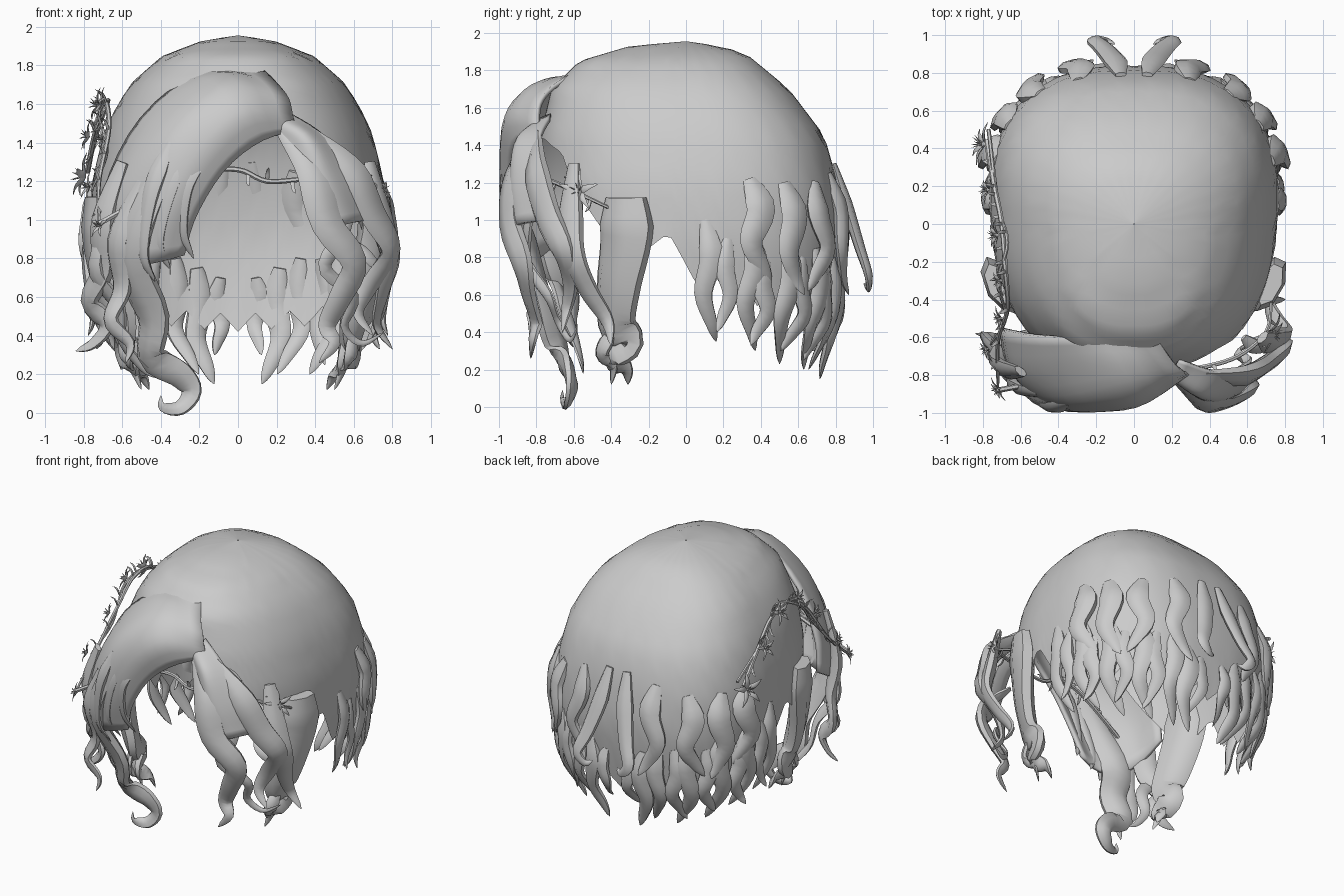
import bpy, bmesh, math
from mathutils import Vector as V

if "Cube" in bpy.data.objects:
    bpy.data.objects.remove(bpy.data.objects["Cube"])

hair_mat = bpy.data.materials.new("hair_grey")
hair_mat.diffuse_color = (0.6, 0.6, 0.6, 1)
hair_mat.use_nodes = True
hair_mat.node_tree.nodes["Principled BSDF"].inputs["Base Color"].default_value = hair_mat.diffuse_color


def finish(bm, name, angle=50):
    bmesh.ops.remove_doubles(bm, verts=bm.verts, dist=0.0005)
    bmesh.ops.recalc_face_normals(bm, faces=bm.faces)
    me = bpy.data.meshes.new(name)
    bm.to_mesh(me)
    bm.free()
    me.materials.append(hair_mat)
    ob = bpy.data.objects.new(name, me)
    bpy.context.collection.objects.link(ob)
    bpy.ops.object.select_all(action='DESELECT')
    ob.select_set(True)
    bpy.context.view_layer.objects.active = ob
    bpy.ops.object.shade_smooth_by_angle(angle=math.radians(angle))
    return ob


def lerp_table(tab, k):
    if k <= tab[0][0]:
        return tab[0][1]
    for (k0, v0), (k1, v1) in zip(tab, tab[1:]):
        if k <= k1:
            return v0 + (v1 - v0) * (k - k0) / (k1 - k0)
    return tab[-1][1]


def spline(pts, n):
    P = [V(p) for p in pts]
    P = [2 * P[0] - P[1]] + P + [2 * P[-1] - P[-2]]
    segs, out = len(P) - 3, []
    for k in range(n + 1):
        u = k / n * segs
        i = min(int(u), segs - 1)
        u -= i
        a, b, c, d = P[i:i + 4]
        out.append(0.5 * (2 * b + (c - a) * u + (2 * a - 5 * b + 4 * c - d) * u * u
                          + (3 * b - a - 3 * c + d) * u ** 3))
    return out


def tube(bm, pts, w, flat=0.5, start=0.4, tip=0.6, n=16, sides=7, normal=None):
    """Tapered strand along a spline, flattened against the head."""
    P, rings = spline(pts, n), []
    for i, p in enumerate(P):
        t = i / n
        T = (P[min(i + 1, n)] - P[max(i - 1, 0)]).normalized()
        N = V(normal) if normal else V((p.x, p.y, 0.15))
        S = T.cross(N).normalized()
        N = S.cross(T)
        r = w / 2 * min(1, start + 3 * t) * max(1 - t, 0.002) ** tip
        rings.append([bm.verts.new(p + S * r * math.cos(a) + N * r * flat * math.sin(a))
                      for a in (2 * math.pi * j / sides for j in range(sides))])
    for a, b in zip(rings, rings[1:]):
        for j in range(sides):
            k = (j + 1) % sides
            bm.faces.new((a[j], a[k], b[k], b[j]))
    bm.faces.new(rings[0])
    bm.faces.new(rings[-1])


def lock(name, pts, w, mirror=False, **kw):
    bm = bmesh.new()
    tube(bm, pts, w, **kw)
    if mirror:
        tube(bm, [(-x, y, z) for x, y, z in pts], w, **kw)
    return finish(bm, name)


def grid(bm, rows):
    vs = [[bm.verts.new(p) for p in r] for r in rows]
    for a, b in zip(vs, vs[1:]):
        for i in range(len(a) - 1):
            bm.faces.new((a[i], a[i + 1], b[i + 1], b[i]))


# Head shape: half widths to the side, back and front by height
SIDE = [(.3, .64), (.5, .7), (.9, .76), (1.2, .75), (1.45, .69), (1.6, .62), (1.72, .54),
        (1.85, .39), (1.93, .18), (1.955, 0.004)]
BACK = [(.3, .72), (.5, .79), (.9, .84), (1.2, .81), (1.45, .74), (1.7, .55), (1.89, .32),
        (1.93, .18), (1.955, 0.004)]
FRONT = [(.5, .7), (1.2, .8), (1.45, .78), (1.7, .72), (1.85, .57), (1.93, .3), (1.955, 0.004)]
HEM = [(0, 1.45), (20, 1.43), (35, 1.36), (48, 1.1), (58, .92), (75, .85), (83, .93), (95, .64),
       (110, .58), (130, .5), (160, .44), (180, .42)]


def head(phi, z, out=0.0):
    s, c = math.sin(math.radians(phi)), math.cos(math.radians(phi))
    a, b = lerp_table(SIDE, z), lerp_table(FRONT if c > 0 else BACK, z)
    r = (abs(s / a) ** 2.5 + abs(c / b) ** 2.5) ** -0.4 + out
    return V((r * s * (1 - 0.1 * r * c), -r * c, z))


# Cap of hair with a face opening and a jagged hem
bm, rows = bmesh.new(), []
for k in range(17):
    row = []
    for i in range(121):
        phi = -180 + i * 3
        hem = lerp_table(HEM, abs(phi))
        if abs(phi) > 95:
            hem += (0, .05, .1, .05)[i % 4] * 0.9
        row.append(head(phi, 1.955 - (1.955 - hem) * (k / 16) ** 1.7))
    rows.append(row)
grid(bm, rows)
finish(bm, "hair_cap")

# Fringe sweeps, lofted through guide curves
def sheet(name, guides):
    bm = bmesh.new()
    long = [spline(g, 14) for g in guides]
    cross = [spline([g[i] for g in long], 14) for i in range(15)]
    grid(bm, cross)
    ob = finish(bm, name)
    m = ob.modifiers.new("thickness", 'SOLIDIFY')
    m.thickness, m.offset = 0.025, 0


sheet("left_fringe", [
    [(.30, -.78, 1.47), (.1, -.90, 1.40), (-.08, -.93, 1.25), (-.22, -.92, 1.02), (-.28, -.88, .82)],
    [(.28, -.79, 1.53), (.03, -.95, 1.55), (-.2, -.985, 1.33), (-.36, -.97, 1.05), (-.43, -.9, .78)],
    [(.26, -.78, 1.62), (-.04, -.87, 1.68), (-.33, -.94, 1.45), (-.5, -.92, 1.1), (-.56, -.84, .76)],
    [(.2, -.72, 1.70), (-.12, -.73, 1.74), (-.43, -.77, 1.5), (-.62, -.78, 1.15), (-.67, -.72, .85)],
    [(.12, -.6, 1.78), (-.22, -.6, 1.74), (-.5, -.59, 1.52), (-.67, -.56, 1.2), (-.7, -.55, .95)]])
sheet("right_fringe", [
    [(.18, -.8, 1.47), (.29, -.88, 1.36), (.36, -.93, 1.15), (.46, -.92, .95)],
    [(.2, -.8, 1.52), (.36, -.9, 1.42), (.47, -.92, 1.2), (.57, -.88, .98)],
    [(.24, -.72, 1.56), (.44, -.78, 1.43), (.6, -.78, 1.22), (.68, -.74, 1.0)]])

# Front strands, left side
lock("left_front_curl", [(-.3, -.93, 1.4), (-.46, -.93, 1.1), (-.55, -.85, .8), (-.44, -.75, .5),
     (-.45, -.68, .3), (-.3, -.63, .2), (-.24, -.61, .11), (-.3, -.63, .025), (-.39, -.66, .03),
     (-.4, -.66, .09)], .26, n=36, tip=.75)
for i, p in enumerate([(-.17, 1.36, -.27, .8), (-.25, 1.4, -.39, .74), (-.35, 1.4, -.47, .68)]):
    x0, z0, x1, z1 = p
    lock("left_fringe_strand_%d" % i, [(x0, -.95, z0), (x0 - .1, -.97, (z0 + z1) / 2 + .1),
         (x1 - .02, -.93, z1 + .15), (x1 + .04, -.87, z1)], .12)
lock("left_outer_strand", [(-.6, -.78, 1.3), (-.7, -.76, 1.0), (-.7, -.7, .75), (-.77, -.62, .58),
     (-.68, -.62, .46), (-.75, -.6, .36), (-.84, -.58, .32)], .2, n=24)
lock("left_mid_strand", [(-.5, -.9, 1.2), (-.62, -.86, .9), (-.6, -.8, .65), (-.66, -.82, .48),
     (-.56, -.82, .36), (-.58, -.83, .26)], .16, n=24)
lock("left_loose_strand", [(-.66, -.75, 1.05), (-.74, -.72, .75), (-.62, -.66, .55),
     (-.6, -.6, .38), (-.5, -.56, .24), (-.42, -.55, .18)], .12, n=22)

# Front strands, right side
lock("right_front_strand", [(.24, -.82, 1.46), (.38, -.92, 1.25), (.46, -.94, .98), (.6, -.88, .78),
     (.53, -.84, .6), (.46, -.8, .45), (.5, -.82, .36), (.42, -.83, .26)], .22, n=28)
lock("right_outer_strand", [(.36, -.8, 1.45), (.58, -.8, 1.25), (.7, -.74, 1.02), (.79, -.66, .84),
     (.68, -.62, .66), (.62, -.64, .52), (.7, -.66, .4)], .22, n=28)
lock("right_thin_curl", [(.6, -.82, 1.1), (.54, -.85, .92), (.45, -.84, .75), (.6, -.74, .6),
     (.55, -.68, .45), (.64, -.62, .36), (.76, -.58, .42)], .1, n=26)
lock("right_side_strand", [(.68, -.6, 1.3), (.74, -.62, 1.0), (.79, -.6, .8), (.75, -.52, .62),
     (.72, -.42, .46), (.8, -.4, .33)], .2, n=22)
lock("right_flick", [(.58, -.6, .9), (.66, -.66, .82), (.74, -.62, .74), (.8, -.56, .7)], .1)

# Heavy locks in front of the ears, ending in a curl
lock("ear_lock", [(.72, -.32, 1.12), (.71, -.32, .9), (.66, -.36, .65), (.6, -.37, .45),
     (.58, -.31, .34), (.56, -.39, .26), (.5, -.32, .2), (.46, -.31, .12)],
     .34, mirror=True, n=30, start=.7, tip=.7)
lock("ear_tail", [(.6, -.38, .42), (.58, -.45, .29), (.54, -.39, .22), (.5, -.4, .12)], .11, mirror=True)

# Upper row of locks lifting off the back
def head_lock(name, phi, z0, z1, w, flick, sway, **kw):
    d = z0 - z1
    f = [(0, -.01, 0), (.3, .025, .4), (.6, .04, -.2), (.85, .35 * flick + .02, .6), (1, flick, 1.2)]
    pts = [tuple(head(phi + sway * s, z0 - d * t, o)) for t, o, s in f]
    lock(name, pts, w, mirror=True, **kw)


for i, (phi, z0, z1, w, fl, sw) in enumerate([
        (116, 1.22, .66, .2, .02, 7), (130, 1.2, .6, .2, .07, 5), (146, 1.2, .62, .19, .05, -6),
        (160, 1.25, .6, .18, .08, 6)]):
    head_lock("upper_back_lock_%d" % i, phi, z0, z1, w, fl, sw)
lock("back_curl", [(.07, .79, 1.3), (.1, .86, 1.08), (.16, .93, .85), (.21, .975, .71),
     (.15, .975, .64), (.1, .95, .66)], .15, mirror=True)

# Lower row of locks hanging below the hem
for i, (phi, z0, z1, w, fl, sw) in enumerate([
        (98, 1.0, .35, .15, .0, 5), (107, .9, .4, .13, .1, -4), (115, .95, .3, .16, .0, 6),
        (122, .8, .33, .15, .1, -5), (130, .9, .23, .17, -.03, 5), (138, .8, .3, .15, .04, -5),
        (145, .85, .2, .17, -.02, 5), (152, .8, .25, .15, .02, -5), (159, .8, .2, .15, -.05, 4),
        (166, .75, .15, .17, .0, 4), (174, .7, .3, .13, -.04, -3)]):
    head_lock("lower_back_lock_%d" % i, phi, z0, z1, w, fl, sw)

# Vines with twigs
def vine(name, pts, w=.03):
    bm = bmesh.new()
    tube(bm, pts, w, flat=1, start=1, tip=.15, n=40, sides=6)
    P = spline(pts, 12)
    for i, p in enumerate(P[1:-1]):
        out = V((p.x, p.y, 0)).normalized()
        up = V((0, 0, 1 if i % 2 else -1))
        tube(bm, [p, p + out * .02 + up * .05, p + out * .05 + up * .07], .03, n=6, sides=5)
    finish(bm, name)


vine("left_vine", [(-.78, .44, 1.25), (-.74, .2, 1.45), (-.70, 0, 1.57), (-.68, -.25, 1.6),
     (-.67, -.45, 1.46), (-.72, -.62, 1.2), (-.72, -.86, .98)])
vine("left_vine_twist", [(-.77, .5, 1.3), (-.72, .1, 1.48), (-.67, -.1, 1.62), (-.72, -.3, 1.55),
     (-.68, -.5, 1.35), (-.76, -.64, 1.15)], .022)
vine("brow_vine", [(-.72, -.88, .98), (-.5, -.84, 1.1), (-.2, -.8, 1.24), (0, -.78, 1.26),
     (.15, -.78, 1.2), (.35, -.76, 1.21), (.55, -.7, 1.2), (.7, -.57, 1.14), (.73, -.38, 1.05)])

# Star flowers with pointed petals and thin stamens
def flower(name, c, size):
    bm = bmesh.new()
    c = V(c)
    N = V((c.x, c.y * .5, .2)).normalized()
    A = N.cross(V((0, 0, 1))).normalized()
    B = A.cross(N)
    for k in range(5):
        a = 2 * math.pi * k / 5 + .3
        d = A * math.cos(a) + B * math.sin(a)
        tube(bm, [c, c + d * size * .5 + N * size * .22, c + d * size + N * size * .18],
             size * .42, flat=.35, start=.25, tip=.7, n=8, sides=6, normal=N)
        tube(bm, [c, c + d * size * .12 + N * size * .3, c + d * size * .3 + N * size * .55],
             .012, flat=1, start=1, n=4, sides=4, normal=A + B * .3)
    finish(bm, name, 40)


for i, (x, y, z, s) in enumerate([
        (-.79, .42, 1.22, .13), (-.77, .18, 1.43, .09), (-.72, -.06, 1.59, .1), (-.7, -.3, 1.6, .09),
        (-.7, -.5, 1.42, .08), (-.77, -.66, 1.17, .08), (-.71, -.87, .97, .08), (.72, -.57, 1.15, .12)]):
    flower("flower_%d" % i, (x, y, z), s)
